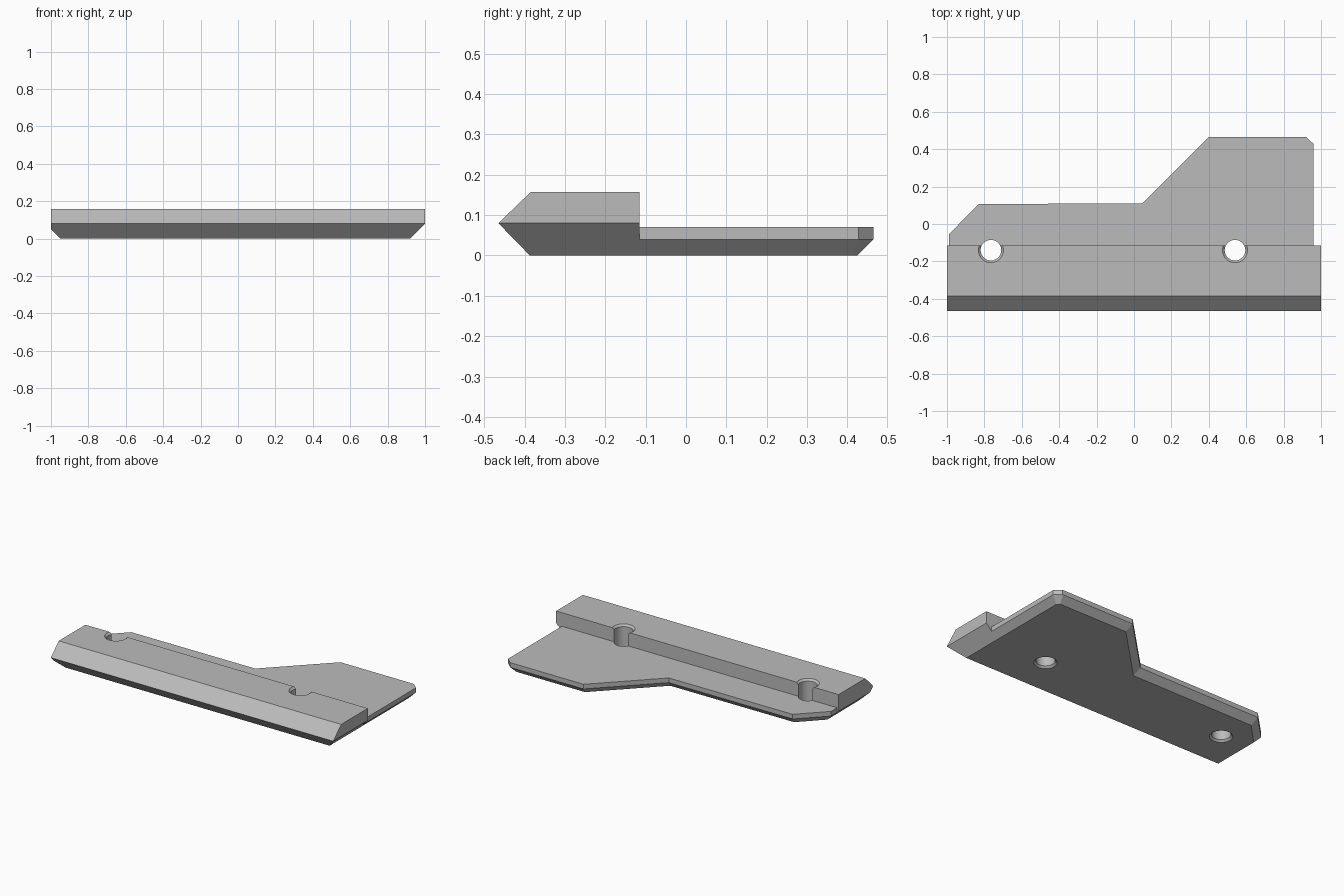
import bpy
import bmesh
from math import cos, sin, pi, radians
from mathutils import Vector

cube = bpy.data.objects.get("Cube")
if cube:
    bpy.data.objects.remove(cube, do_unlink=True)

steel = bpy.data.materials.new("steel grey")
steel.use_nodes = True
GREY = (0.5, 0.5, 0.5, 1)
steel.diffuse_color = GREY
steel.node_tree.nodes["Principled BSDF"].inputs["Base Color"].default_value = GREY

BACK = -0.115            # back wall of the bar, where the flange begins
TOP = 0.157
FLARE = 0.04             # height of the flange's lower chamfer


def loft(loops):
    """Closed solid through a list of equally long point loops."""
    bm = bmesh.new()
    rings = [[bm.verts.new(p) for p in loop] for loop in loops]
    for a, b in zip(rings, rings[1:]):
        for i in range(len(a)):
            j = (i + 1) % len(a)
            bm.faces.new((a[i], a[j], b[j], b[i]))
    bm.faces.new(rings[0][::-1])
    bm.faces.new(rings[-1])
    bmesh.ops.recalc_face_normals(bm, faces=bm.faces)
    return bm


def finish(name, bm):
    mesh = bpy.data.meshes.new(name)
    bmesh.ops.recalc_face_normals(bm, faces=bm.faces)
    bm.to_mesh(mesh)
    bm.free()
    mesh.materials.append(steel)
    obj = bpy.data.objects.new(name, mesh)
    bpy.context.collection.objects.link(obj)
    return obj


# Thick bar with a pointed front edge
profile = [(-0.387, 0), (-0.465, 0.08), (-0.385, TOP), (BACK, TOP), (BACK, 0)]
bm = loft([[(x, y, z) for y, z in profile] for x in (-1, 1)])
# Undercut both ends at 45 degrees
for x, side in ((-0.95, -1), (0.92, 1)):
    cut = bmesh.ops.bisect_plane(
        bm, geom=bm.verts[:] + bm.edges[:] + bm.faces[:],
        plane_co=(x, 0, 0), plane_no=Vector((side, 0, -1)), clear_outer=True)
    edges = [e for e in cut["geom_cut"] if isinstance(e, bmesh.types.BMEdge)]
    bmesh.ops.holes_fill(bm, edges=edges)
bar = finish("bar", bm)

# Thin flange, flared from a smaller underside
rim = [(-0.99, BACK), (-0.99, -0.055), (-0.83, 0.107), (0.045, 0.11),
       (0.4, 0.465), (0.92, 0.465), (0.96, 0.428), (0.96, BACK)]
under = [(-0.95, BACK), (-0.95, -0.072), (-0.813, 0.067), (0.063, 0.07),
         (0.417, 0.425), (0.903, 0.425), (0.92, 0.41), (0.92, BACK)]
flange = finish("flange", loft([
    [(x, y, z) for x, y in outline]
    for outline, z in ((under, 0), (rim, FLARE), (rim, 0.07))]))

# Bolt holes, chamfered at both mouths
STEPS = ((0.077, -0.01), (0.055, 0.012), (0.055, TOP - 0.012), (0.077, TOP + 0.01))
for hole_x in (-0.765, 0.54):
    cutter = finish("hole_cutter", loft([
        [(hole_x + r * cos(2 * pi * i / 48), -0.14 + r * sin(2 * pi * i / 48), z)
         for i in range(48)] for r, z in STEPS]))
    cutter.hide_render = True
    for part in (bar, flange):
        mod = part.modifiers.new("bolt hole", "BOOLEAN")
        mod.operation = "DIFFERENCE"
        mod.solver = "EXACT"
        mod.object = cutter
        bpy.context.view_layer.objects.active = part
        bpy.ops.object.modifier_apply(modifier=mod.name)
    bpy.data.objects.remove(cutter, do_unlink=True)

# Round hole walls, crisp edges elsewhere
bpy.ops.object.select_all(action="DESELECT")
for part in (bar, flange):
    part.select_set(True)
bpy.context.view_layer.objects.active = bar
bpy.ops.object.shade_smooth_by_angle(angle=radians(25))
